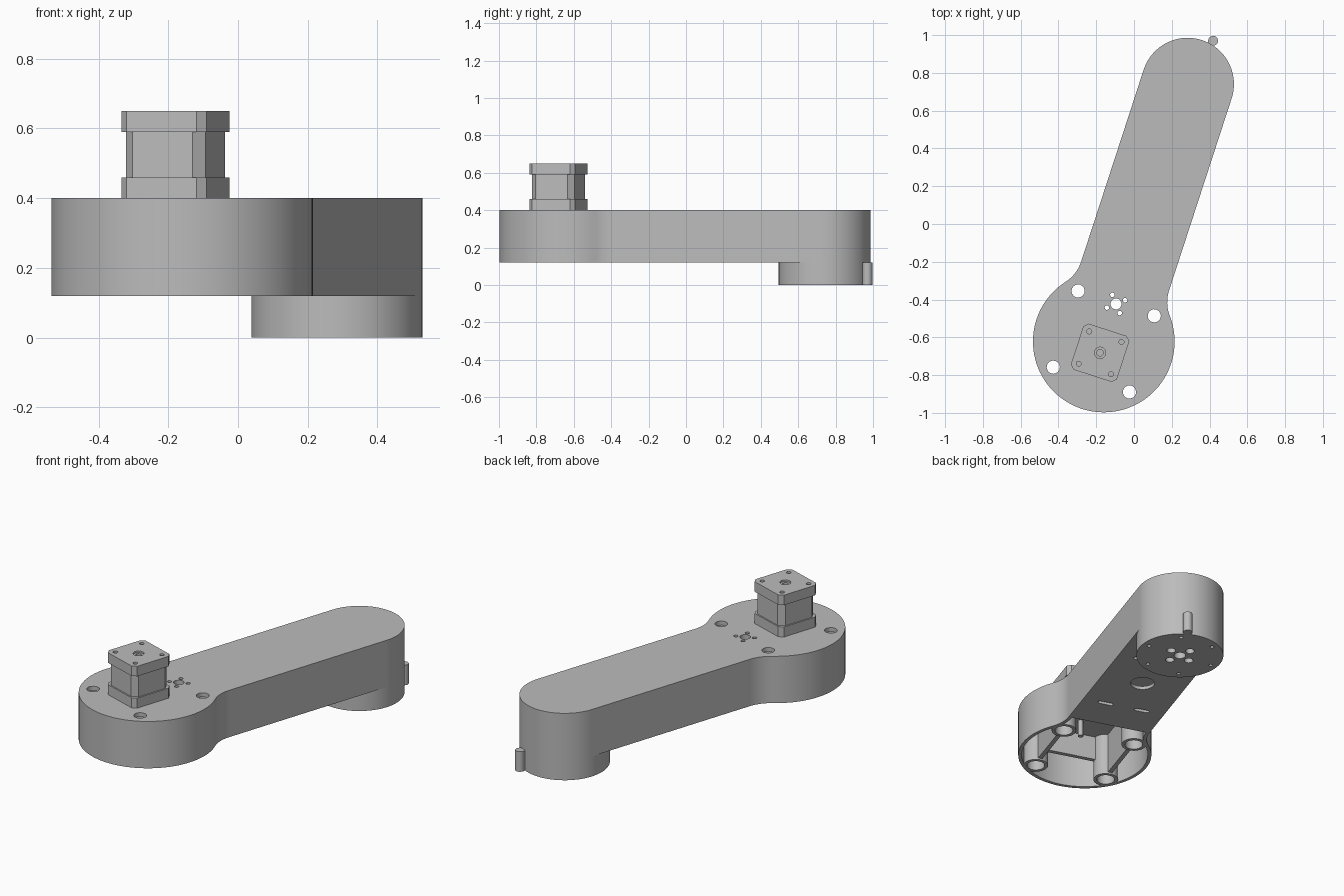
import bpy
import bmesh
from math import sin, cos, radians, atan2, pi

if "Cube" in bpy.data.objects:
    bpy.data.objects.remove(bpy.data.objects["Cube"], do_unlink=True)

# Arm frame: local y runs from the wide hub to the narrow end
TURN = radians(18.05)
HUB = (-0.16, -0.622)
LENGTH = 1.433
BOTTOM, TOP, WALL = 0.12, 0.40, 0.02
CEILING = TOP - 0.025
HUB_R, TIP_R, FILLET = 0.375, 0.245, 0.2
MOTOR_Y = -0.063

grey = bpy.data.materials.new("plain grey")
grey.use_nodes = True
grey.diffuse_color = (0.5, 0.5, 0.5, 1)
grey.node_tree.nodes["Principled BSDF"].inputs["Base Color"].default_value = (0.5, 0.5, 0.5, 1)


def arc(cx, cy, r, start, end, n):
    return [(cx + r * cos(start + (end - start) * i / n),
             cy + r * sin(start + (end - start) * i / n)) for i in range(n + 1)]


def circle(cx, cy, r, n=24):
    return arc(cx, cy, r, 0, 2 * pi, n)[:-1]


def ring_of(cx, cy, spread, r, count, first=0.0):
    """Circles spaced evenly around a centre."""
    return [circle(cx + spread * cos(first + 2 * pi * i / count),
                   cy + spread * sin(first + 2 * pi * i / count), r, 16) for i in range(count)]


def box(cx, cy, w, d):
    return [(cx - w / 2, cy - d / 2), (cx + w / 2, cy - d / 2),
            (cx + w / 2, cy + d / 2), (cx - w / 2, cy + d / 2)]


def slot(cx, cy, w, d):
    r = d / 2
    return (arc(cx + w / 2 - r, cy, r, -pi / 2, pi / 2, 8)
            + arc(cx - w / 2 + r, cy, r, pi / 2, 3 * pi / 2, 8))


def chamfered(a, c):
    corners = [(a, a - c), (a - c, a), (c - a, a), (-a, a - c),
               (-a, c - a), (c - a, -a), (a - c, -a), (a, c - a)]
    return [(x, y + MOTOR_Y) for x, y in corners]


def outline(inset):
    """Hub circle blended by fillets into a straight arm with a round tip."""
    r, w, f = HUB_R - inset, TIP_R - inset, FILLET + inset
    fx = TIP_R + FILLET
    fy = ((HUB_R + FILLET) ** 2 - fx ** 2) ** 0.5
    phi = atan2(fy, fx)
    return (arc(0, 0, r, pi - phi, 2 * pi + phi, 72)
            + arc(fx, fy, f, pi + phi, pi, 10)[1:]
            + arc(0, LENGTH, w, 0, pi, 48)
            + arc(-fx, fy, f, 0, -phi, 10)[:-1])


def plate(name, loops, z0, z1):
    """Extrude closed profiles; inner loops become holes."""
    curve = bpy.data.curves.new(name, "CURVE")
    curve.dimensions = "2D"
    curve.fill_mode = "BOTH"
    curve.extrude = (z1 - z0) / 2
    for loop in loops:
        spline = curve.splines.new("POLY")
        spline.points.add(len(loop) - 1)
        for point, (x, y) in zip(spline.points, loop):
            point.co = (x, y, 0, 1)
        spline.use_cyclic_u = True
    obj = bpy.data.objects.new(name, curve)
    bpy.context.collection.objects.link(obj)
    obj.location = (HUB[0], HUB[1], (z0 + z1) / 2)
    obj.rotation_euler.z = -TURN
    select(obj)
    bpy.ops.object.convert(target="MESH")
    obj = bpy.context.object
    bm = bmesh.new()
    bm.from_mesh(obj.data)
    bmesh.ops.remove_doubles(bm, verts=bm.verts, dist=0.0001)
    bmesh.ops.recalc_face_normals(bm, faces=bm.faces)
    bm.to_mesh(obj.data)
    bm.free()
    obj.data.materials.clear()
    obj.data.materials.append(grey)
    bpy.ops.object.shade_smooth_by_angle(angle=radians(30))
    return obj


def select(obj):
    bpy.ops.object.select_all(action="DESELECT")
    obj.select_set(True)
    bpy.context.view_layer.objects.active = obj


def cut(target, loops, z0, z1):
    cutter = plate("cutter", loops, z0, z1)
    cutter.hide_render = True
    mod = target.modifiers.new("cut", "BOOLEAN")
    mod.operation = "DIFFERENCE"
    mod.solver = "EXACT"
    mod.object = cutter
    select(target)
    bpy.ops.object.modifier_apply(modifier=mod.name)
    bpy.data.objects.remove(cutter, do_unlink=True)


# Hollow arm housing, open under the hub
housing = plate("arm_housing", [outline(0)], BOTTOM, TOP)
inner = outline(WALL)
cut(housing, [inner], BOTTOM + WALL, CEILING)
cut(housing, [[p for p in inner if p[1] < 0.367]], BOTTOM - 0.05, BOTTOM + WALL + 0.02)

# Holes through the top and the arm floor
bolt_r = 0.3
cut(housing, ring_of(0, 0, bolt_r, 0.035, 4, pi / 4) + [circle(0, 0.209, 0.029)]
    + ring_of(0, 0.209, 0.052, 0.012, 4, radians(40)), CEILING - 0.05, TOP + 0.05)
cut(housing, [circle(0, 0.87, 0.067, 32)]
    + [slot(x, y, 0.09, 0.025) for x in (-0.11, 0.11) for y in (0.585, 1.12)],
    BOTTOM - 0.05, BOTTOM + WALL + 0.03)
select(housing)
bpy.ops.object.shade_smooth_by_angle(angle=radians(30))

# Bolt sleeves and stiffening ribs inside the hub
bolt = bolt_r * cos(pi / 4)
for sx, side in ((-1, "right"), (1, "left")):
    for sy, end in ((-1, "front"), (1, "back")):
        plate(f"bolt_sleeve_{end}_{side}",
              [circle(sx * bolt, sy * bolt, r, 32) for r in (0.069, 0.05)], BOTTOM, CEILING)
    plate(f"hub_rib_{side}", [box(sx * bolt, 0, 0.025, 0.31)], BOTTOM + 0.01, CEILING)
plate("hub_rib_front", [box(0, -bolt, 0.31, 0.025)], 0.23, CEILING)

# Motor: two chamfered end caps around a slimmer body
cap = chamfered(0.128, 0.022)
plate("motor_lower_cap", [cap], TOP, 0.46)
plate("motor_body", [chamfered(0.12, 0.03)], 0.46, 0.59)
plate("motor_upper_cap", [cap, circle(0, MOTOR_Y, 0.03)]
      + ring_of(0, MOTOR_Y, 0.127, 0.013, 4, pi / 4), 0.59, 0.65)
plate("motor_bearing", [circle(0, MOTOR_Y, r) for r in (0.03, 0.017)], 0.59, 0.64)
plate("motor_shaft", [circle(0, MOTOR_Y, 0.015)], 0.276, TOP)

# Rotating output disc below the tip, with its stop post
plate("output_disc", [circle(0, LENGTH, TIP_R, 96), circle(0, LENGTH, 0.033)]
      + ring_of(0, LENGTH, 0.075, 0.025, 4, radians(27))
      + ring_of(0, LENGTH, 0.205, 0.011, 6, radians(10)), 0, BOTTOM)
plate("stop_post", [circle(0.057, LENGTH + 0.26, 0.026)], 0, BOTTOM)
plate("stop_post_neck", [box(0.05, LENGTH + 0.235, 0.035, 0.04)], 0, BOTTOM)
